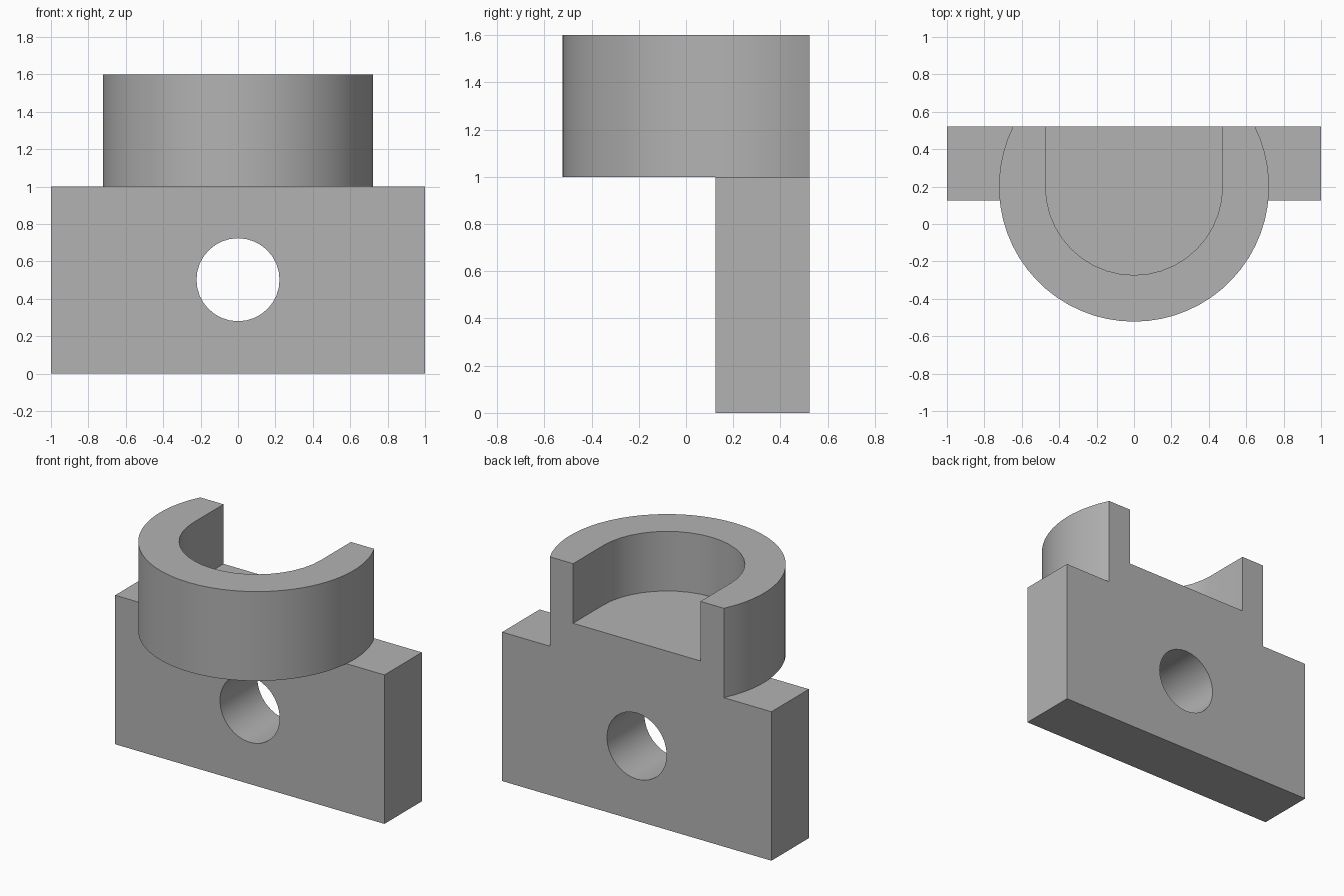
import bpy, bmesh
from math import sin, cos, pi, radians, asin
from mathutils import Matrix

if "Cube" in bpy.data.objects:
    bpy.data.objects.remove(bpy.data.objects["Cube"], do_unlink=True)

BACK, FRONT = 0.522, 0.125      # plate faces in y
CY, R_OUT, R_IN = 0.2, 0.722, 0.473

grey = bpy.data.materials.new("plain grey")
grey.use_nodes = True
grey.diffuse_color = (0.45, 0.45, 0.45, 1)
grey.node_tree.nodes["Principled BSDF"].inputs["Base Color"].default_value = (0.45, 0.45, 0.45, 1)


def prism(name, outline, z0, z1, turn=None):
    """Extrude a flat outline from z0 to z1, then optionally transform it."""
    bm = bmesh.new()
    face = bm.faces.new([bm.verts.new((x, y, z0)) for x, y in outline])
    top = bmesh.ops.extrude_face_region(bm, geom=[face])["geom"]
    bmesh.ops.translate(bm, vec=(0, 0, z1 - z0),
                        verts=[v for v in top if isinstance(v, bmesh.types.BMVert)])
    if turn:
        bm.transform(turn)
    bmesh.ops.recalc_face_normals(bm, faces=bm.faces)
    mesh = bpy.data.meshes.new(name)
    bm.to_mesh(mesh)
    bm.free()
    mesh.materials.append(grey)
    obj = bpy.data.objects.new(name, mesh)
    bpy.context.collection.objects.link(obj)
    return obj


def arc(r, a0, a1, n, cy=0):
    return [(r * cos(a0 + (a1 - a0) * i / n), cy + r * sin(a0 + (a1 - a0) * i / n))
            for i in range(n + 1)]


def combine(target, tool, operation):
    mod = target.modifiers.new(operation.title(), "BOOLEAN")
    mod.operation, mod.solver, mod.object = operation, "EXACT", tool
    bpy.context.view_layer.objects.active = target
    bpy.ops.object.modifier_apply(modifier=mod.name)
    bpy.data.objects.remove(tool, do_unlink=True)


# Upright plate
bracket = prism("bracket", [(-1, FRONT), (1, FRONT), (1, BACK), (-1, BACK)], 0, 1)

# Round cup, sliced flat at the back
tip = asin((BACK - CY) / R_OUT)
drum = prism("cup", arc(R_OUT, tip, -pi - tip, 40, CY), 1, 1.6)
combine(bracket, drum, "UNION")

# U-shaped pocket open to the back, leaving a floor
pocket = prism("pocket_cutter", [(R_IN, 1)] + arc(R_IN, 0, -pi, 20, CY) + [(-R_IN, 1)], 1.2, 2)
combine(bracket, pocket, "DIFFERENCE")

# Bolt hole through the plate
lie_down = Matrix.Translation((0, 0, 0.502)) @ Matrix.Rotation(radians(90), 4, "X")
hole = prism("hole_cutter", arc(0.222, 0, 2 * pi, 32)[:-1], -1, 1, lie_down)
combine(bracket, hole, "DIFFERENCE")

# Smooth curves, crisp edges
bpy.ops.object.select_all(action="DESELECT")
bracket.select_set(True)
bpy.context.view_layer.objects.active = bracket
bpy.ops.object.shade_smooth_by_angle(angle=radians(25))
